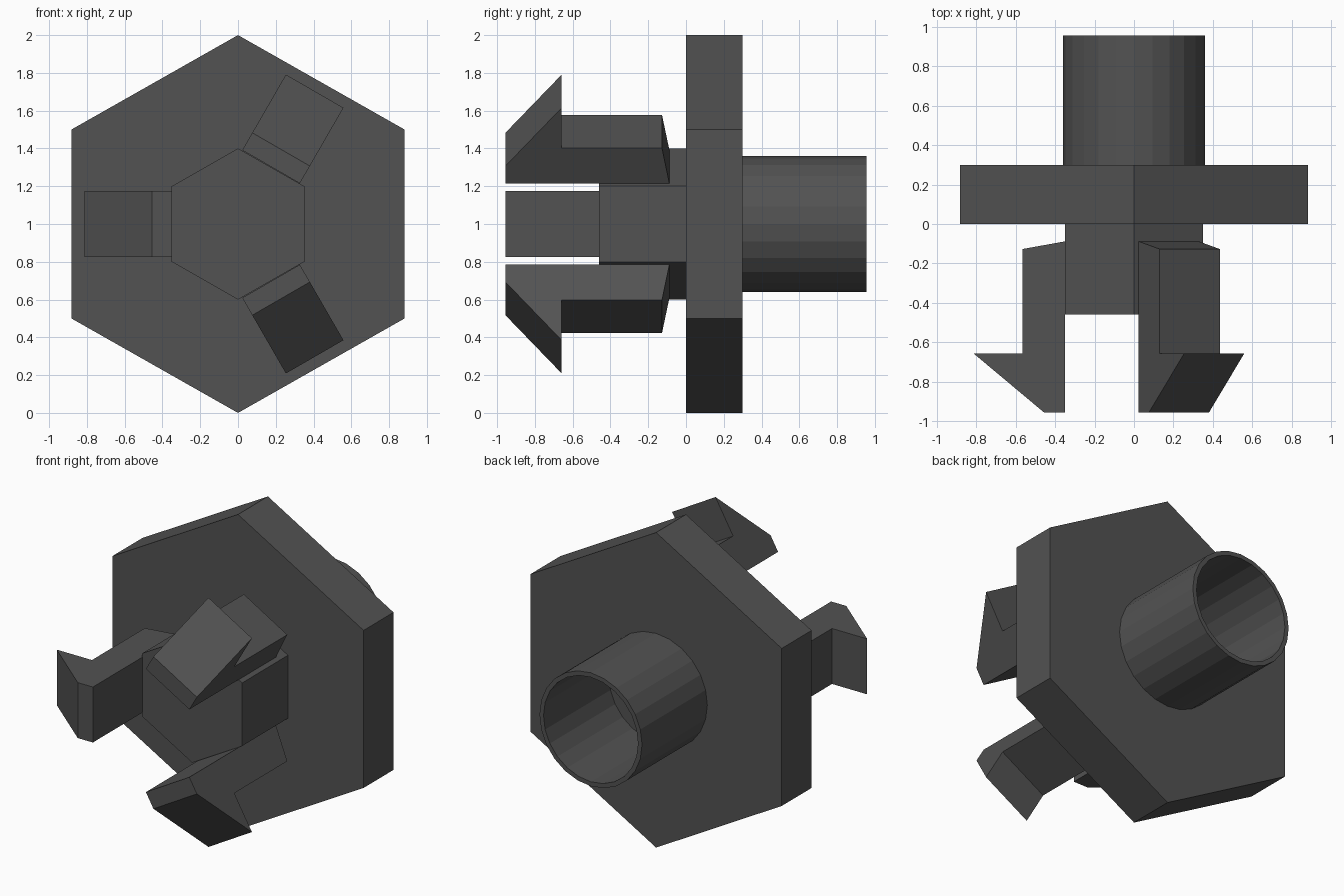
import bpy, bmesh, math
from mathutils import Vector, Matrix

if "Cube" in bpy.data.objects:
    bpy.data.objects.remove(bpy.data.objects["Cube"])

grey = bpy.data.materials.new("dark grey")
grey.diffuse_color = (0.085, 0.085, 0.085, 1)
grey.use_nodes = True
grey.node_tree.nodes["Principled BSDF"].inputs["Base Color"].default_value = grey.diffuse_color
CENTRE = Vector((0, 0, 1))


def make(name, bm):
    """Turn a bmesh into a flat shaded grey object."""
    bmesh.ops.recalc_face_normals(bm, faces=bm.faces)
    mesh = bpy.data.meshes.new(name)
    bm.to_mesh(mesh)
    bm.free()
    mesh.materials.append(grey)
    obj = bpy.data.objects.new(name, mesh)
    bpy.context.collection.objects.link(obj)
    return obj


def extrude(name, points, direction):
    """Solid made by sweeping a closed outline along a vector."""
    bm = bmesh.new()
    face = bm.faces.new([bm.verts.new(p) for p in points])
    new = bmesh.ops.extrude_face_region(bm, geom=[face], use_keep_orig=True)["geom"]
    bmesh.ops.translate(bm, vec=direction,
                        verts=[g for g in new if isinstance(g, bmesh.types.BMVert)])
    return make(name, bm)


def hexagon(half_width, half_height, y):
    """Upright hexagon outline with points at top and bottom."""
    w, h = half_width, half_height
    outline = [(0, h), (w, h / 2), (w, -h / 2), (0, -h), (-w, -h / 2), (-w, h / 2)]
    return [CENTRE + Vector((x, y, z)) for x, z in outline]


# Base plate and the boss on its front
extrude("plate", hexagon(0.882, 1.0, 0), Vector((0, 0.3, 0)))
extrude("front_boss", hexagon(0.351, 0.4, -0.46), Vector((0, 0.46, 0)))

# Three snap hooks around the boss
hook = [(0.35, -0.088), (0.565, -0.127), (0.565, -0.658),
        (0.812, -0.658), (0.456, -0.956), (0.35, -0.956)]
HALF = 0.176
for name, angle in (("left_hook", 180), ("upper_hook", 60), ("lower_hook", -60)):
    turn = Matrix.Rotation(math.radians(-angle), 3, 'Y')
    outline = [CENTRE + turn @ Vector((r, y, -HALF)) for r, y in hook]
    extrude(name, outline, turn @ Vector((0, 0, 2 * HALF)))

# Hollow tube on the back, lathed from a ring profile
SIDES = 24
ring = [(0.36, 0.3), (0.36, 0.955), (0.332, 0.955), (0.332, 0.3)]
bm = bmesh.new()
loops = []
for i in range(SIDES):
    a = 2 * math.pi * i / SIDES
    loops.append([bm.verts.new(CENTRE + Vector((r * math.cos(a), y, r * math.sin(a))))
                  for r, y in ring])
for i in range(SIDES):
    a, b = loops[i], loops[(i + 1) % SIDES]
    for j in range(4):
        k = (j + 1) % 4
        bm.faces.new((a[j], a[k], b[k], b[j]))
make("back_tube", bm)
